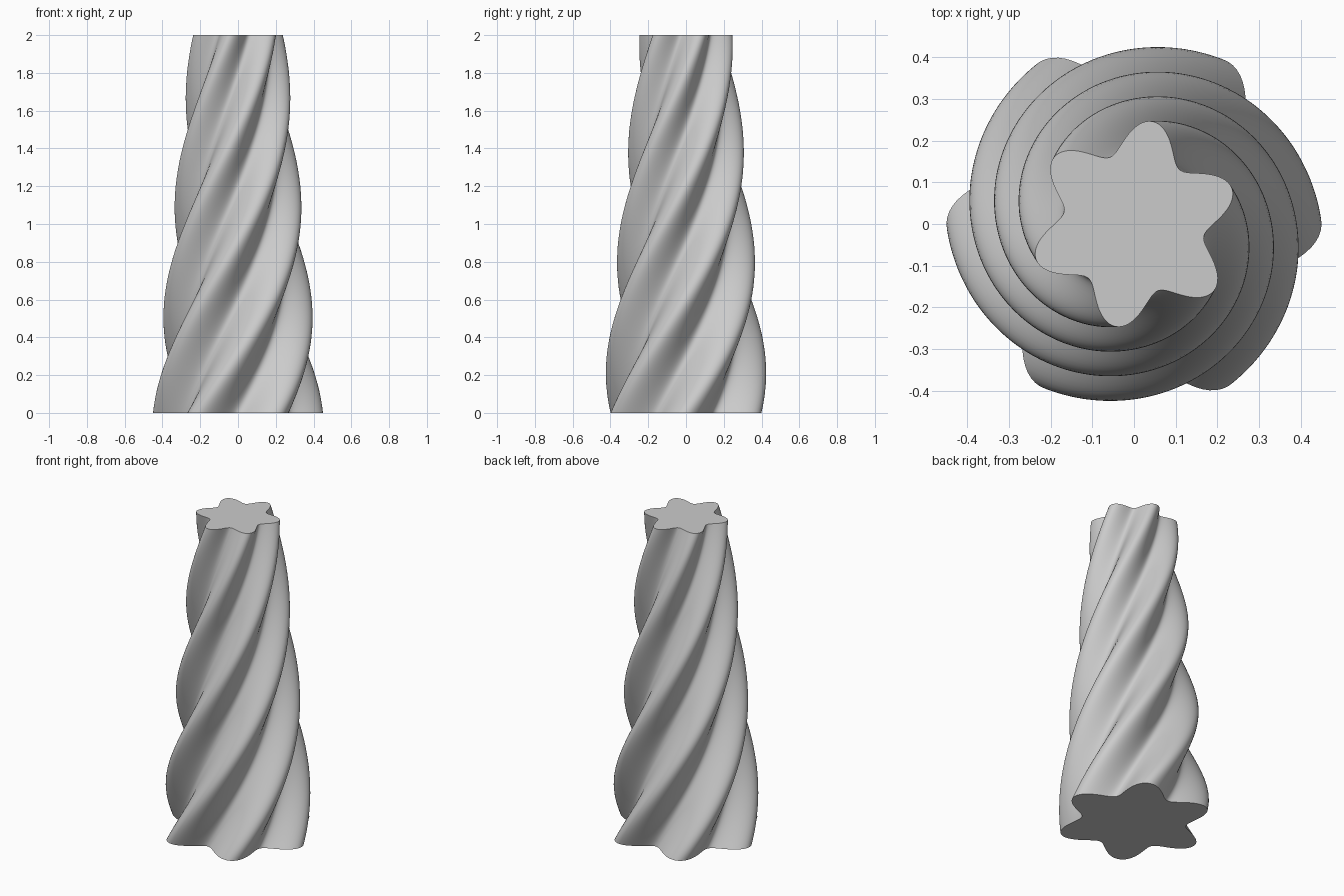
import bpy
import bmesh
from math import cos, sin, pi, radians

cube = bpy.data.objects.get("Cube")
if cube:
    bpy.data.objects.remove(cube, do_unlink=True)

HEIGHT = 2.0
LOBES = 6
TWIST = radians(200)
BOTTOM_RADIUS, TOP_RADIUS = 0.378, 0.21   # mean radii
LOBE_DEPTH = 0.19                         # share of the mean radius
SIDES, RINGS = 192, 120

# Plain grey material
grey = bpy.data.materials.new("plain_grey")
grey.use_nodes = True
colour = (0.6, 0.6, 0.6, 1)
grey.diffuse_color = colour
grey.node_tree.nodes["Principled BSDF"].inputs["Base Color"].default_value = colour

bm = bmesh.new()


def lobed_ring(t):
    """One six-lobed cross-section at fraction t of the height."""
    mean = BOTTOM_RADIUS + (TOP_RADIUS - BOTTOM_RADIUS) * t
    ring = []
    for i in range(SIDES):
        a = 2 * pi * i / SIDES
        r = mean * (1 + LOBE_DEPTH * cos(LOBES * a))
        turned = a + TWIST * t
        ring.append(bm.verts.new((r * cos(turned), r * sin(turned), HEIGHT * t)))
    return ring


# Twisted, tapering wall
rings = [lobed_ring(k / RINGS) for k in range(RINGS + 1)]
for low, high in zip(rings, rings[1:]):
    for i in range(SIDES):
        j = (i + 1) % SIDES
        bm.faces.new((low[i], low[j], high[j], high[i]))

# Flat caps, fanned from the centre
for ring, z, flip in ((rings[0], 0, True), (rings[-1], HEIGHT, False)):
    centre = bm.verts.new((0, 0, z))
    for i in range(SIDES):
        a, b = ring[i], ring[(i + 1) % SIDES]
        bm.faces.new((centre, b, a) if flip else (centre, a, b))

mesh = bpy.data.meshes.new("twisted_column")
bm.to_mesh(mesh)
bm.free()
mesh.materials.append(grey)

column = bpy.data.objects.new("twisted_column", mesh)
bpy.context.collection.objects.link(column)

# Smooth wall with crisp cap edges
bpy.ops.object.select_all(action="DESELECT")
column.select_set(True)
bpy.context.view_layer.objects.active = column
bpy.ops.object.shade_smooth_by_angle(angle=radians(40))
